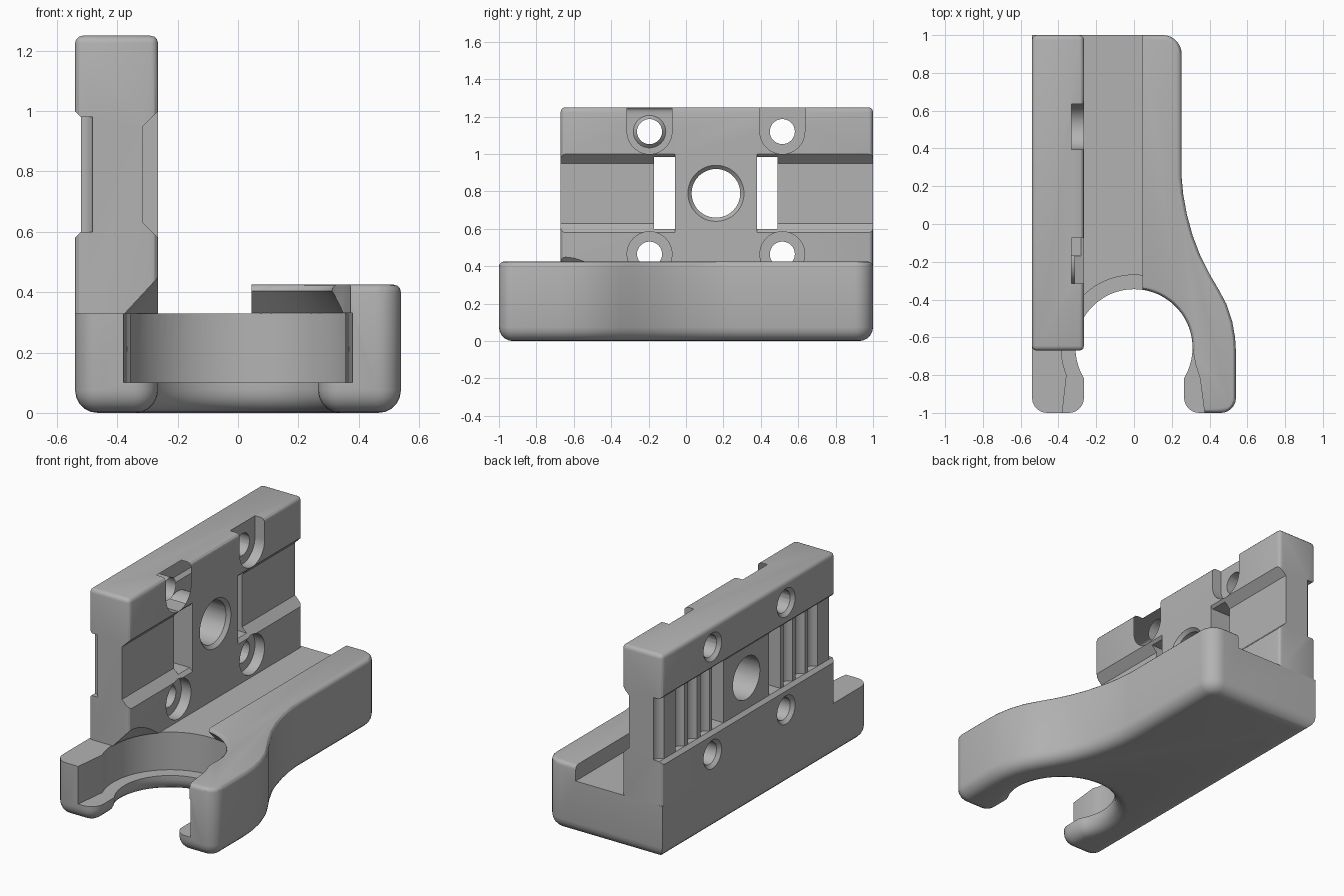
import bpy, bmesh
from math import sin, cos, radians

cube = bpy.data.objects.get("Cube")
if cube:
    bpy.data.objects.remove(cube)

grey = bpy.data.materials.new("plain grey")
grey.use_nodes = True
colour = (0.45, 0.45, 0.45, 1)
grey.diffuse_color = colour
grey.node_tree.nodes["Principled BSDF"].inputs["Base Color"].default_value = colour


def arc(cx, cy, r, start, end, steps):
    return [(cx + r * cos(radians(start + (end - start) * i / steps)),
             cy + r * sin(radians(start + (end - start) * i / steps)))
            for i in range(steps + 1)]


def circle(cx, cy, r, n=48):
    return arc(cx, cy, r, 0, 360, n)[:-1]


def rect(u0, u1, v0, v1):
    return [(u0, v0), (u1, v0), (u1, v1), (u0, v1)]


def loft(name, axis, a, b, pts, end_pts=None, edit=None):
    """Solid between two matching outlines at a and b along an axis."""
    place = {"x": lambda u, v, w: (w, u, v),
             "y": lambda u, v, w: (u, w, v),
             "z": lambda u, v, w: (u, v, w)}[axis]
    bm = bmesh.new()
    low = [bm.verts.new(place(u, v, a)) for u, v in pts]
    top = [bm.verts.new(place(u, v, b)) for u, v in (end_pts or pts)]
    bm.faces.new(low)
    bm.faces.new(top)
    for i in range(len(low)):
        j = (i + 1) % len(low)
        bm.faces.new((low[i], low[j], top[j], top[i]))
    bmesh.ops.recalc_face_normals(bm, faces=bm.faces)
    if edit:
        edit(bm)
    mesh = bpy.data.meshes.new(name)
    bm.to_mesh(mesh)
    bm.free()
    mesh.materials.append(grey)
    obj = bpy.data.objects.new(name, mesh)
    bpy.context.collection.objects.link(obj)
    return obj


def round_edges(bm, test, size, segments):
    edges = [e for e in bm.edges if test(e)]
    bmesh.ops.bevel(bm, geom=edges, offset=size, segments=segments,
                    profile=0.5, affect="EDGES", clamp_overlap=False)


def cut(target, *args):
    """Subtract a lofted solid from the target."""
    tool = loft("cutter", *args)
    tool.hide_render = True
    mod = target.modifiers.new("cut", "BOOLEAN")
    mod.operation = "DIFFERENCE"
    mod.solver = "EXACT"
    mod.object = tool
    bpy.context.view_layer.objects.active = target
    bpy.ops.object.modifier_apply(modifier=mod.name)
    bpy.data.objects.remove(tool)


# Base plate outline with the round mouth at the front
ring_y, lip, pocket = -0.655, 0.31, 0.385
outline = (
    arc(-0.46, -0.92, 0.08, 180, 270, 6)
    + arc(-0.345, -0.92, 0.08, 270, 360, 6)
    + arc(0, ring_y, lip, 211, -31, 40)
    + arc(0.345, -0.92, 0.08, 180, 270, 6)
    + arc(0.46, -0.92, 0.08, 270, 360, 6)
    + [(0.54, -0.68), (0.535, -0.6), (0.52, -0.515), (0.49, -0.425),
       (0.45, -0.35), (0.4, -0.265), (0.35, -0.165), (0.31, -0.06),
       (0.28, 0.05), (0.26, 0.16), (0.252, 0.25)]
    + arc(0.152, 0.9, 0.1, 0, 90, 8)
    + [(-0.54, 1)])


def round_base(bm):
    level = lambda z: lambda e: all(abs(v.co.z - z) < 1e-4 for v in e.verts)
    round_edges(bm, level(0), 0.075, 5)
    round_edges(bm, level(0.425), 0.025, 3)


base = loft("base_plate", "z", 0, 0.425, outline, None, round_base)

# Channel beside the rail, leaving the rail standing on the right
cut(base, "z", 0.33, 0.6, rect(-1, 0.045, -1.3, 1.3))
# Ring pocket above the lip, its tapered roof and the rail opening
flare = [(-pocket, -1.05), (pocket, -1.05)]
cut(base, "z", 0.1, 0.331, arc(0, ring_y, pocket, -22, 202, 48) + flare)
roof = (circle(0, ring_y, pocket, 64), circle(0, ring_y, 0.255, 64))
cut(base, "z", 0.33, 0.46, *roof)
cut(base, "z", 0.3, 0.6, arc(0, ring_y, lip, 0, 180, 40)
    + [(-0.35, -0.82), (-0.38, -1.05), (0.38, -1.05), (0.35, -0.82),
       (0.325, -0.74)])


# Upright wall
def round_wall(bm):
    round_edges(bm, lambda e: max(v.co.z for v in e.verts) > 1, 0.025, 3)


wall = loft("upright_wall", "z", 0.33, 1.25,
            rect(-0.54, -0.265, -0.67, 1), None, round_wall)
cut(wall, "z", 0.32, 0.46, *roof)

# Shallow groove along the outer face
cut(wall, "y", -1, 1.3, [(-0.6, 1.06), (-0.52, 0.98), (-0.52, 0.6), (-0.6, 0.52)])

mid_y, mid_z = 0.16, 0.79
for side in (-1, 1):
    at = lambda d: mid_y + side * d
    span = lambda p, q: sorted((at(p), at(q)))
    # Bevelled channel on the inner face, either side of the middle pad
    cut(wall, "y", *span(0.22, 1.1), [(-0.2, 1.065), (-0.315, 0.95),
                                     (-0.315, 0.63), (-0.2, 0.515)])
    # Window slot next to the pad
    cut(wall, "x", -0.7, -0.1, rect(*span(0.22, 0.33), 0.6, 0.985))
    # Upright grip flutes and rounded outer end
    for d in (0.4, 0.52, 0.64, 0.84):
        cut(wall, "z", 0.6, 0.98, circle(-0.525, at(d), 0.045, 20))
    # Screw holes with counterbores; the upper ones open at the top edge
    for z in (0.465, 1.12):
        y = at(0.355)
        cut(wall, "x", -0.7, -0.1, circle(y, z, 0.067, 32))
        cut(wall, "x", -0.56, -0.515, circle(y, z, 0.107, 32),
            circle(y, z, 0.062, 32))
        seat = circle(y, z, 0.12)
        if z > 1:
            seat = arc(y, z, 0.12, 180, 360, 24) + [(y + 0.12, 1.4), (y - 0.12, 1.4)]
        cut(wall, "x", -0.33, -0.1, seat)

# Central bore with a chamfered mouth
cut(wall, "x", -0.7, -0.1, circle(mid_y, mid_z, 0.13))
cut(wall, "x", -0.295, -0.245, circle(mid_y, mid_z, 0.12),
    circle(mid_y, mid_z, 0.17))

bpy.ops.object.select_all(action="DESELECT")
for obj in (base, wall):
    obj.select_set(True)
bpy.context.view_layer.objects.active = wall
bpy.ops.object.shade_smooth_by_angle()
